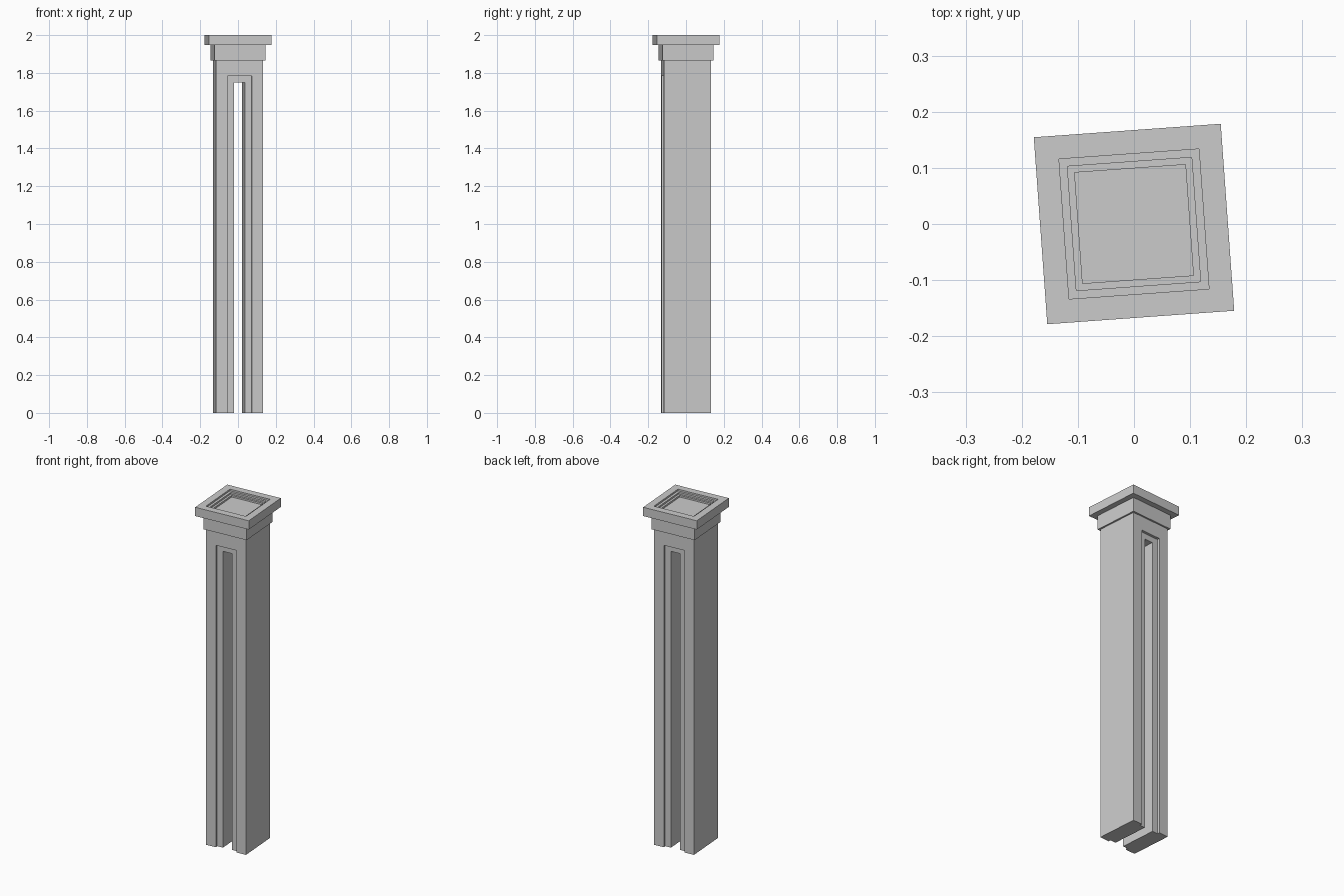
import bpy, bmesh
from math import radians
from mathutils import Matrix

if "Cube" in bpy.data.objects:
    bpy.data.objects.remove(bpy.data.objects["Cube"])

TURN = Matrix.Rotation(radians(4.12), 4, 'Z')   # whole post is slightly turned


def finish(name, bm):
    bmesh.ops.recalc_face_normals(bm, faces=bm.faces)
    mesh = bpy.data.meshes.new(name)
    bm.to_mesh(mesh)
    bm.free()
    ob = bpy.data.objects.new(name, mesh)
    ob.matrix_world = TURN
    bpy.context.collection.objects.link(ob)
    return ob


def square_loft(name, profile):
    """Stack of square rings (half width, z), capped at both ends."""
    bm = bmesh.new()
    rings = [[bm.verts.new((sx * h, sy * h, z))
              for sx, sy in ((-1, -1), (1, -1), (1, 1), (-1, 1))]
             for h, z in profile]
    for a, b in zip(rings, rings[1:]):
        for i in range(4):
            j = (i + 1) % 4
            bm.faces.new((a[i], a[j], b[j], b[i]))
    bm.faces.new(rings[0])
    bm.faces.new(rings[-1])
    return finish(name, bm)


def slot_cutter(name, half_w, top, y0, y1):
    """Box running from below the floor up to the slot top."""
    bm = bmesh.new()
    bmesh.ops.create_cube(bm, size=1)
    bottom = -0.1
    bmesh.ops.scale(bm, vec=(2 * half_w, y1 - y0, top - bottom), verts=bm.verts)
    bmesh.ops.translate(bm, vec=(0, (y0 + y1) / 2, (top + bottom) / 2), verts=bm.verts)
    ob = finish(name, bm)
    ob.hide_render = True
    ob.hide_viewport = True
    ob.display_type = 'WIRE'
    return ob


# Square shaft
HALF, DEPTH = 0.125, 0.015
shaft = square_loft("shaft", [(HALF, 0), (HALF, 1.865)])

# Shallow panel on front and back, plus a narrow slot right through
cutters = [
    slot_cutter("front_panel_cutter", 0.064, 1.783, -HALF - 0.1, -HALF + DEPTH),
    slot_cutter("back_panel_cutter", 0.064, 1.783, HALF - DEPTH, HALF + 0.1),
    slot_cutter("slot_cutter", 0.028, 1.75, -HALF - 0.2, HALF + 0.2),
]
for c in cutters:
    mod = shaft.modifiers.new(c.name, 'BOOLEAN')
    mod.operation = 'DIFFERENCE'
    mod.solver = 'EXACT'
    mod.object = c

# Collar and cap, with a stepped square recess in the top
square_loft("stepped_cap", [
    (0.135, 1.865), (0.135, 1.948), (0.167, 1.948), (0.167, 2.0),
    (0.125, 2.0), (0.125, 1.99), (0.111, 1.99), (0.111, 1.98),
    (0.099, 1.98), (0.099, 1.97)])
